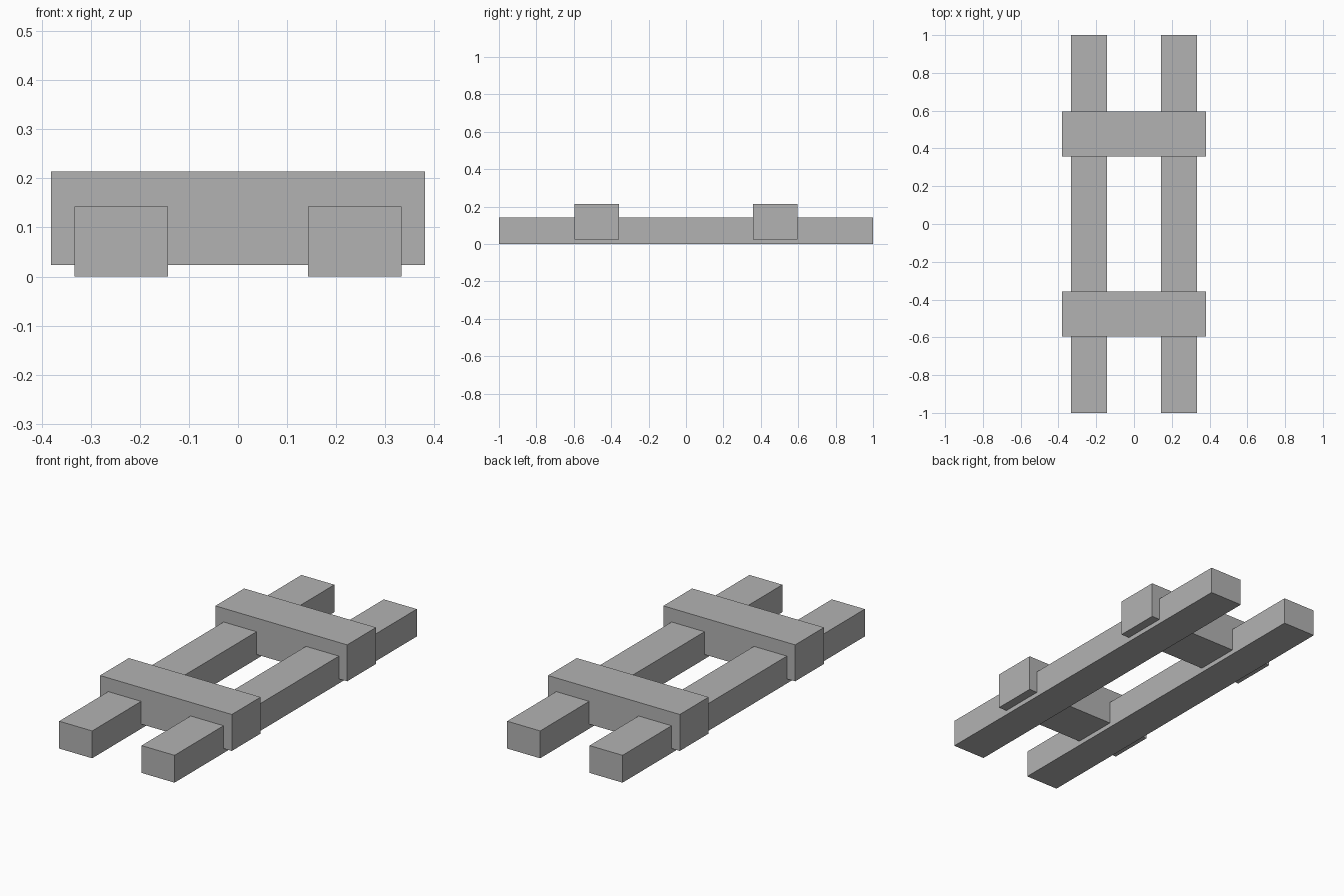
import bpy

if "Cube" in bpy.data.objects:
    bpy.data.objects.remove(bpy.data.objects["Cube"])

U = 1 / 42  # the model's base unit: 84 units long

grey = bpy.data.materials.new("plain grey")
grey.diffuse_color = (0.45, 0.45, 0.45, 1)
grey.use_nodes = True
grey.node_tree.nodes["Principled BSDF"].inputs["Base Color"].default_value = grey.diffuse_color


def box(name, lo, hi):
    """Axis-aligned box between two corners given in base units."""
    bpy.ops.mesh.primitive_cube_add(size=1, location=[(a + b) / 2 * U for a, b in zip(lo, hi)])
    ob = bpy.context.object
    ob.name = name
    ob.scale = [(b - a) * U for a, b in zip(lo, hi)]
    bpy.ops.object.transform_apply(location=False, rotation=False, scale=True)
    ob.data.materials.append(grey)


# Two long rails on the ground
for side, x in (("left", -14), ("right", 6)):
    box(side + "_rail", (x, -42, 0), (x + 8, 42, 6))

# Two crossbars notched over the rails
for end, y in (("front", -25), ("back", 15)):
    box(end + "_crossbar", (-16, y, 1), (16, y + 10, 9))
